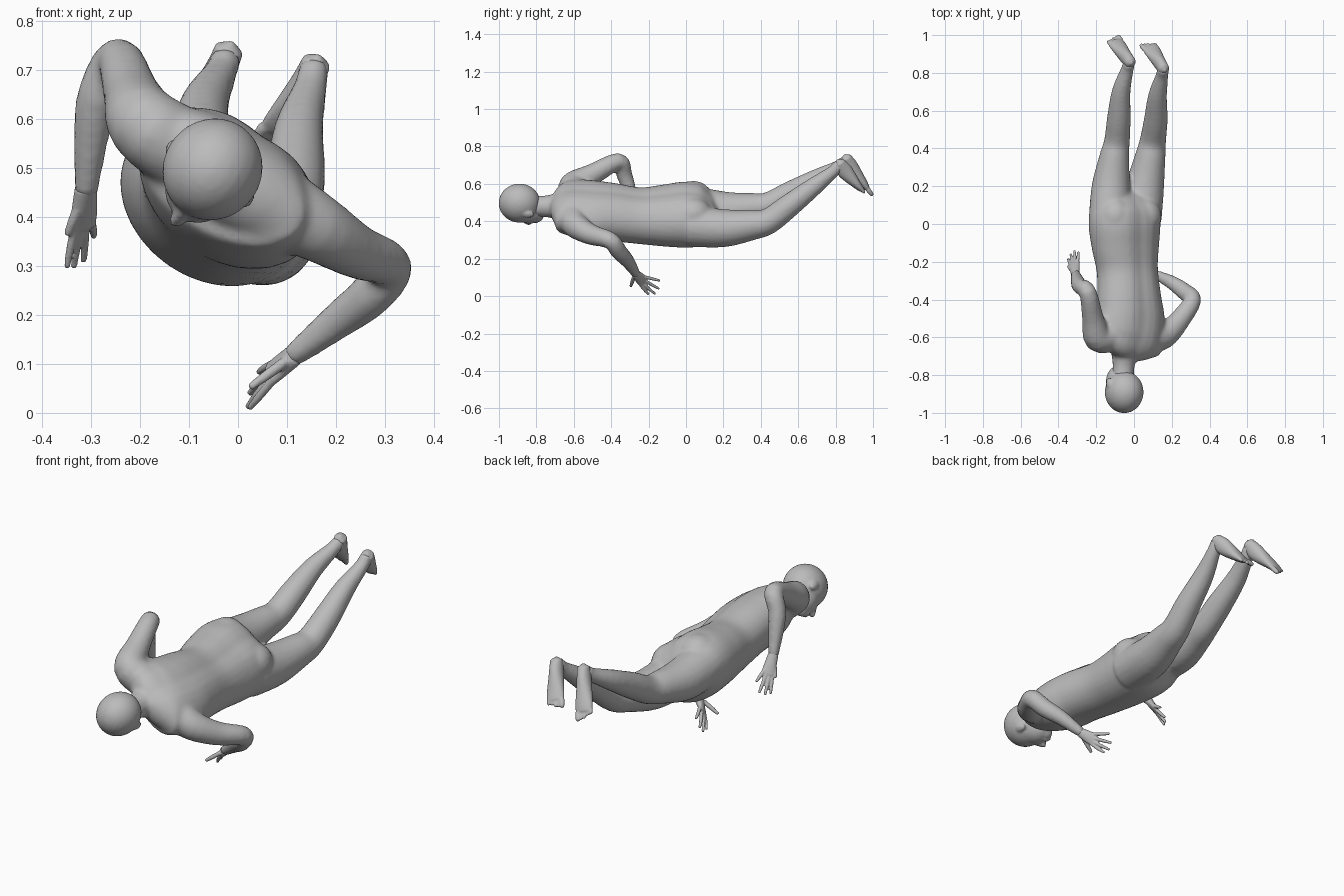
import bpy, bmesh, math
from mathutils import Vector, Matrix

cube = bpy.data.objects.get("Cube")
if cube:
    bpy.data.objects.remove(cube, do_unlink=True)

skin = bpy.data.materials.new("plain grey")
skin.use_nodes = True
grey = (0.5, 0.5, 0.5, 1)
skin.diffuse_color = grey
skin.node_tree.nodes["Principled BSDF"].inputs["Base Color"].default_value = grey

X = Vector((1, 0, 0))
Y = Vector((0, 1, 0))
ROLL = math.radians(35)                      # the body is rolled about its length
SIDE = Vector((math.cos(ROLL), 0, -math.sin(ROLL)))
BACK = Vector((math.sin(ROLL), 0, math.cos(ROLL)))


def spline(stations, steps=4):
    """Catmull-Rom through stations of (x, y, z, half width, half depth)."""
    s = [tuple(p) + (p[3],) * (5 - len(p)) for p in stations]
    s = [s[0]] + s + [s[-1]]
    out = []
    for a, b, c, d in zip(s, s[1:], s[2:], s[3:]):
        for k in range(steps):
            t = k / steps
            out.append([0.5 * (2*q + (r-p)*t + (2*p - 5*q + 4*r - u)*t*t
                               + (3*q - p - 3*r + u)*t**3)
                        for p, q, r, u in zip(a, b, c, d)])
    return out + [list(s[-1])]


def tube(bm, stations, ref=X, groove=0.0, n=20):
    """Loft of elliptical rings with rounded ends."""
    pts = spline(stations)
    pos = [Vector(p[:3]) for p in pts]
    rings = []
    for i, p in enumerate(pts):
        t = (pos[min(i + 1, len(pos) - 1)] - pos[max(i - 1, 0)]).normalized()
        u = (ref - t * ref.dot(t)).normalized()
        v = t.cross(u)
        ring = []
        for k in range(n):
            w = math.tau * k / n
            dent = 1 - groove * math.exp(-((w - 1.5 * math.pi) / 0.25) ** 2)
            ring.append(bm.verts.new(pos[i] + (u * math.cos(w) * p[3] + v * math.sin(w) * p[4]) * dent))
        rings.append(ring)
        if i in (0, len(pts) - 1):
            pole = bm.verts.new(pos[i] + t * p[4] * (0.7 if i else -0.7))
            for k in range(n):
                bm.faces.new((ring[k], ring[(k + 1) % n], pole))
    for a, b in zip(rings, rings[1:]):
        for k in range(n):
            j = (k + 1) % n
            bm.faces.new((a[k], a[j], b[j], b[k]))


def ball(bm, centre, radii, axes=(SIDE, Y, BACK)):
    m = Matrix([a * r for a, r in zip(axes, radii)]).transposed().to_4x4()
    m.translation = centre
    bmesh.ops.create_uvsphere(bm, u_segments=24, v_segments=16, radius=1, matrix=m)


def finish(name, bm, voxel, smooth):
    """Fuse the overlapping shells into one smooth skin."""
    bmesh.ops.recalc_face_normals(bm, faces=bm.faces)
    me = bpy.data.meshes.new(name)
    bm.to_mesh(me)
    bm.free()
    me.materials.append(skin)
    me.shade_smooth()
    ob = bpy.data.objects.new(name, me)
    bpy.context.collection.objects.link(ob)
    rm = ob.modifiers.new("fuse", 'REMESH')
    rm.mode = 'VOXEL'
    rm.voxel_size = voxel
    rm.use_smooth_shade = True
    sm = ob.modifiers.new("soften", 'SMOOTH')
    sm.factor = 0.5
    sm.iterations = smooth
    return ob


# Torso and neck
body = bmesh.new()
tube(body, [(-.05, -.69, .48, .12, .07), (-.035, -.65, .485, .19, .1),
            (-.025, -.6, .475, .2, .125), (-.02, -.5, .457, .2, .14),
            (-.025, -.4, .45, .185, .14), (-.035, -.25, .43, .172, .14),
            (-.045, -.12, .43, .19, .152), (-.05, 0, .435, .203, .163),
            (-.05, .08, .43, .19, .15), (-.05, .14, .43, .15, .1)], SIDE, .09, 32)
tube(body, [(-.06, -.82, .48, .06), (-.055, -.75, .48, .058), (-.05, -.67, .48, .075)])
for centre in ((-.1, .04, .525), (.055, .04, .435)):      # buttocks
    ball(body, centre, (.09, .1, .092))

# Legs, hip to heel
right_leg = [(-.13, .03, .48, .11), (-.122, .2, .458, .102), (-.105, .35, .472, .08),
             (-.09, .44, .488, .068), (-.08, .56, .553, .063), (-.068, .7, .63, .05),
             (-.035, .82, .695, .034), (-.025, .85, .725, .032)]
left_leg = [(.035, .03, .375, .112), (.058, .2, .363, .102), (.085, .35, .38, .082),
            (.1, .44, .4, .07), (.115, .55, .482, .063), (.125, .68, .583, .05),
            (.148, .785, .665, .034), (.155, .82, .705, .032)]

# Arms, shoulder to wrist
right_arm = [(-.12, -.59, .54, .085), (-.19, -.6, .59, .078), (-.217, -.5, .65, .058),
             (-.245, -.36, .72, .046), (-.285, -.33, .65, .043), (-.3, -.3, .56, .036),
             (-.31, -.262, .45, .024)]
left_arm = [(.08, -.6, .42, .085), (.16, -.59, .378, .07), (.24, -.51, .33, .056),
            (.31, -.405, .298, .046), (.27, -.36, .24, .045), (.2, -.31, .185, .037),
            (.11, -.265, .115, .024)]
for limb in (right_leg, left_leg):
    tube(body, limb)
for limb in (right_arm, left_arm):
    tube(body, limb, Vector((.3, .2, 1)))
finish("body", body, .011, 5)

# Head: skull, face, jaw, nose and ears
head = bmesh.new()
skull = Vector((-.052, -.89, .497))
ball(head, skull, (.101, .112, .106))
ball(head, skull - BACK * .045 + Y * .055, (.07, .088, .074))
ball(head, skull - BACK * .085 + Y * .1, (.032, .028, .03))
face = skull - BACK * .118
nose = [(face + Y * y - BACK * d).to_tuple() + (r,)
        for y, d, r in ((.01, -.012, .01), (.035, .003, .013), (.055, .01, .016))]
tube(head, nose, SIDE)
ball(head, face + Y * .088 + BACK * .004, (.024, .012, .012))   # lips
for s in (-1, 1):
    ball(head, skull + SIDE * s * .093 + Y * .045 - BACK * .01, (.012, .032, .02))
finish("head", head, .008, 3)


# Hands: palm from wrist to knuckles, then four fingers and a thumb
def hand(name, wrist, knuckles, tips, spread):
    bm = bmesh.new()
    w, ks = Vector(wrist), [Vector(k) for k in knuckles]
    end = sum(ks[1:], Vector()) / 4
    mid = w.lerp(end, .6)
    tube(bm, [(*w, .024, .021), (*mid, .03, .016), (*end, .032, .011)], Vector(spread))
    for i, (k, tip) in enumerate(zip(ks, tips)):
        r = .011 if i == 0 else .009
        t = Vector(tip)
        tube(bm, [(*k.lerp(w, .2), r), (*k.lerp(t, .5), r * .95), (*t, r * .7)], Vector(spread), n=12)
    finish(name, bm, .004, 2)


hand("left_hand", (.115, -.268, .118),
     [(.09, -.28, .1), (.065, -.247, .06), (.06, -.232, .066), (.06, -.218, .08), (.068, -.212, .1)],
     [(.026, -.295, .053), (.024, -.2, .01), (.02, -.165, .012), (.024, -.145, .04), (.042, -.14, .083)],
     (0, .6, .8))
hand("right_hand", (-.31, -.264, .46),
     [(-.325, -.25, .42), (-.335, -.222, .375), (-.325, -.208, .37), (-.311, -.2, .375), (-.298, -.198, .388)],
     [(-.348, -.225, .365), (-.349, -.185, .298), (-.335, -.16, .298), (-.315, -.142, .31), (-.294, -.148, .36)],
     (.8, .6, 0))


# Feet: heel to ball, then five toes from the inner side outward
def foot(name, stations, inner):
    bm = bmesh.new()
    tube(bm, stations)
    ball_, end = (Vector(s[:3]) for s in stations[-2:])
    d = (end - ball_).normalized()
    u = (X - d * X.dot(d)).normalized() * inner
    for i in range(5):
        r = .013 if i == 0 else .009
        base = end + u * (.032 - i * .017) - d * .008 * (i > 2)
        tip = base + d * (.038 - i * .004)
        tube(bm, [(*base, r), (*base.lerp(tip, .5), r), (*tip, r * .8)], n=12)
    finish(name, bm, .005, 3)


foot("right_foot", [(-.018, .855, .742, .03, .03), (-.04, .88, .69, .033, .042),
                    (-.085, .945, .608, .044, .024), (-.1, .967, .578, .042, .015)], 1)
foot("left_foot", [(.16, .818, .715, .03, .03), (.138, .85, .668, .033, .042),
                   (.1, .912, .598, .044, .024), (.083, .935, .574, .042, .015)], -1)
